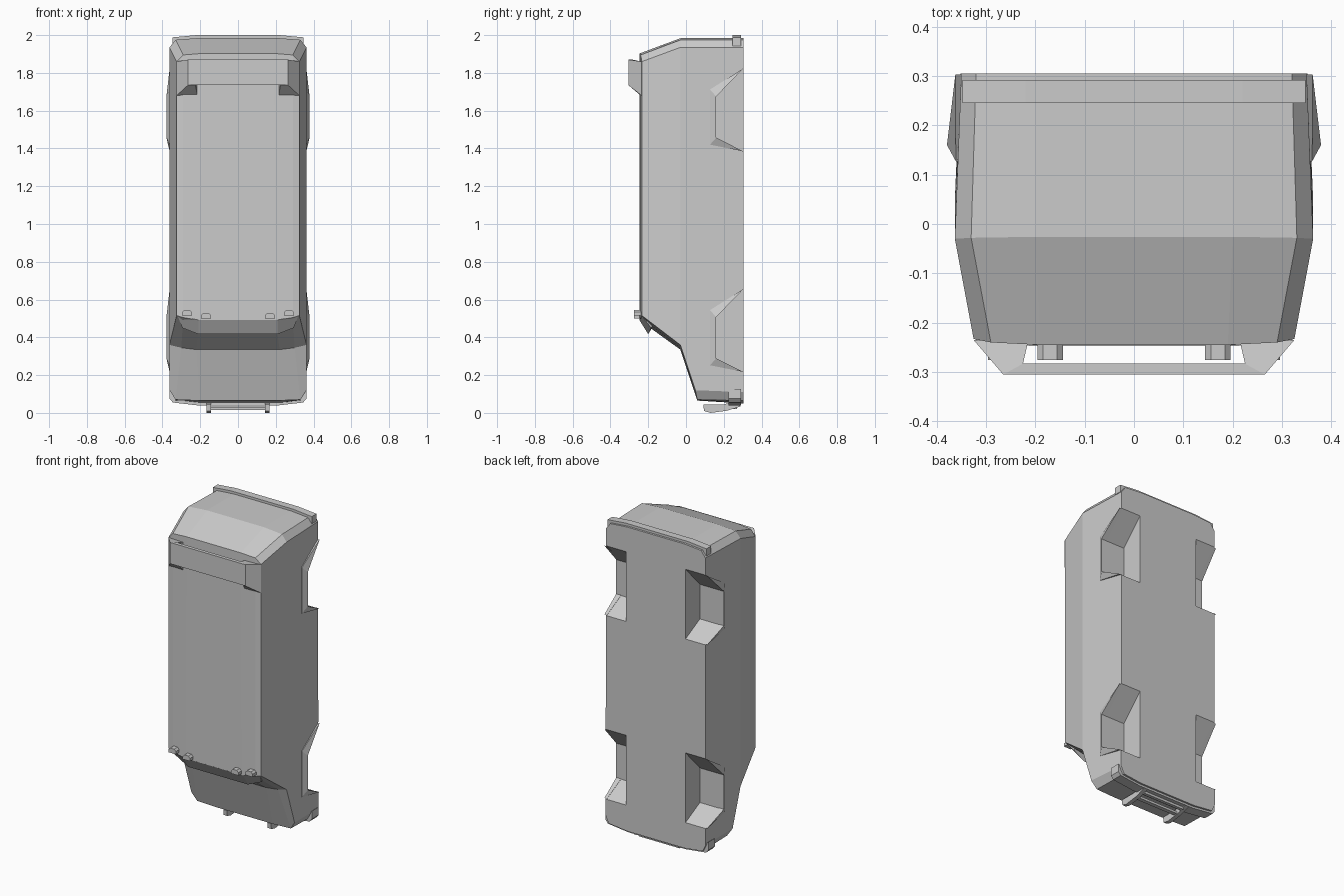
import bpy, bmesh

if "Cube" in bpy.data.objects:
    bpy.data.objects.remove(bpy.data.objects["Cube"])

grey = bpy.data.materials.new("plain_grey")
grey.diffuse_color = (0.6, 0.6, 0.6, 1)
grey.use_nodes = True
grey.node_tree.nodes["Principled BSDF"].inputs["Base Color"].default_value = grey.diffuse_color


def make(name, verts, faces):
    bm = bmesh.new()
    vs = [bm.verts.new(v) for v in verts]
    for f in faces:
        bm.faces.new([vs[i] for i in f])
    bmesh.ops.recalc_face_normals(bm, faces=bm.faces)
    me = bpy.data.meshes.new(name)
    bm.to_mesh(me)
    bm.free()
    me.materials.append(grey)
    ob = bpy.data.objects.new(name, me)
    bpy.context.collection.objects.link(ob)
    return ob


def loft(name, rings, caps=None):
    """Skin a row of rings with equal point counts; caps are index lists."""
    n = len(rings[0])
    verts = [p for r in rings for p in r]
    faces = [(k * n + i, k * n + (i + 1) % n, (k + 1) * n + (i + 1) % n, (k + 1) * n + i)
             for k in range(len(rings) - 1) for i in range(n)]
    last = (len(rings) - 1) * n
    for c in caps or [range(n)]:
        faces += [tuple(c), tuple(last + i for i in c)]
    return make(name, verts, faces)


def mirrored(rings):
    """Rings from the +x end inwards, continued to the -x end."""
    return rings + [[(-x, y, z) for x, y, z in r] for r in reversed(rings)]


def bar(name, stations, y0, y1):
    """Bent beam across x; stations are (x, z_low, z_high)."""
    return loft(name, mirrored([[(x, y0, a), (x, y1, a), (x, y1, b), (x, y0, b)]
                                for x, a, b in stations]))


# Body: side outline at the flank, the chamfer line and the middle panel
flank = [(.350, .305, 1.935), (.363, -.03, 1.935), (.325, -.233, 1.86),
         (.325, -.233, .515), (.363, -.03, .36), (.363, .05, .12), (.352, .305, .11)]
edge = [(.32, .305, 1.975), (.33, -.028, 1.975), (.29, -.24, 1.895),
        (.29, -.24, .505), (.30, -.03, .345), (.33, .06, .07), (.33, .305, .065)]
middle = [(.20, .305, 1.985), (.20, -.026, 1.985), (.19, -.245, 1.903),
          (.20, -.245, .49), (.22, -.03, .335), (.20, .06, .065), (.20, .305, .05)]
body = loft("van_body", mirrored([flank, edge, middle]),
            [(1, 2, 3, 4), (0, 1, 4, 5, 6)])

# Wheel arches: cut notches, then add flared lips
for i, dz in enumerate((0, -1.168)):
    notch = [(.16, 1.455 + dz), (.16, 1.675 + dz), (.32, 1.842 + dz), (.32, 1.375 + dz)]
    for s in (1, -1):
        cut = loft("arch_cutter", [[(s * x, y, z) for y, z in notch] for x in (.21, .5)])
        cut.hide_render = True
        mod = body.modifiers.new("arch", 'BOOLEAN')
        mod.operation = 'DIFFERENCE'
        mod.solver = 'EXACT'
        mod.object = cut
        bpy.context.view_layer.objects.active = body
        bpy.ops.object.modifier_apply(modifier=mod.name)
        bpy.data.objects.remove(cut)

        lip = [(.362, .303, 1.823), (.361, .127, 1.712), (.361, .127, 1.42),
               (.362, .303, 1.385), (.379, .16, 1.457), (.379, .16, 1.675)]
        outer = [(s * x, y, z + dz) for x, y, z in lip]
        inner = [(s * .345, y, z + dz) for x, y, z in lip]
        faces = [(k, (k + 1) % 6, (k + 1) % 6 + 6, k + 6) for k in range(6)]
        for f in ((0, 1, 5), (1, 2, 4, 5), (2, 3, 4)):
            faces += [f, tuple(j + 6 for j in f)]
        make("arch_flare", outer + inner, faces)

# Rear roof spoiler: raised panel with sloping legs
leg = [(.325, -.235, 1.68), (.325, -.235, 1.86), (.215, -.24, 1.86), (.215, -.24, 1.68)]
bend = [(.265, -.305, 1.735), (.265, -.305, 1.87), (.225, -.283, 1.87), (.225, -.283, 1.735)]
loft("roof_spoiler", mirrored([leg, bend]))

# Sun visor over the windscreen
loft("sun_visor", mirrored([
    [(.32, -.235, .515), (.295, -.185, .45), (.295, -.165, .475)],
    [(.21, -.247, .492), (.21, -.20, .417), (.21, -.175, .46)]]))

# Roof lamps
for x, z in ((.27, .53), (.17, .513)):
    for s in (1, -1):
        loft("roof_lamp", [
            [(s * x + a, y, z + b) for a, b in
             ((-.026, -.014), (.026, -.014), (.026, .004), (.014, .016), (-.014, .016), (-.026, .004))]
            for y in (-.276, -.232)])

# Bumpers
bar("rear_bumper", [(.348, 1.942, 1.988), (.22, 1.95, 2.0)], .245, .292)
bar("front_bumper", [(.362, .075, .126), (.345, .055, .115), (.2, .038, .07)], .225, .292)

# Bull bar: two struts and cross rails
strut = [(.092, .045), (.095, .01), (.13, 0), (.22, .012), (.29, .035), (.25, .058), (.20, .045)]
for s in (1, -1):
    loft("bull_bar_strut", [[(s * x, y, z) for y, z in strut] for x in (.142, .168)])
bar("bull_bar_rail", [(.145, .015, .03)], .19, .215)
bar("bull_bar_lower_rail", [(.145, .02, .035)], .25, .27)
